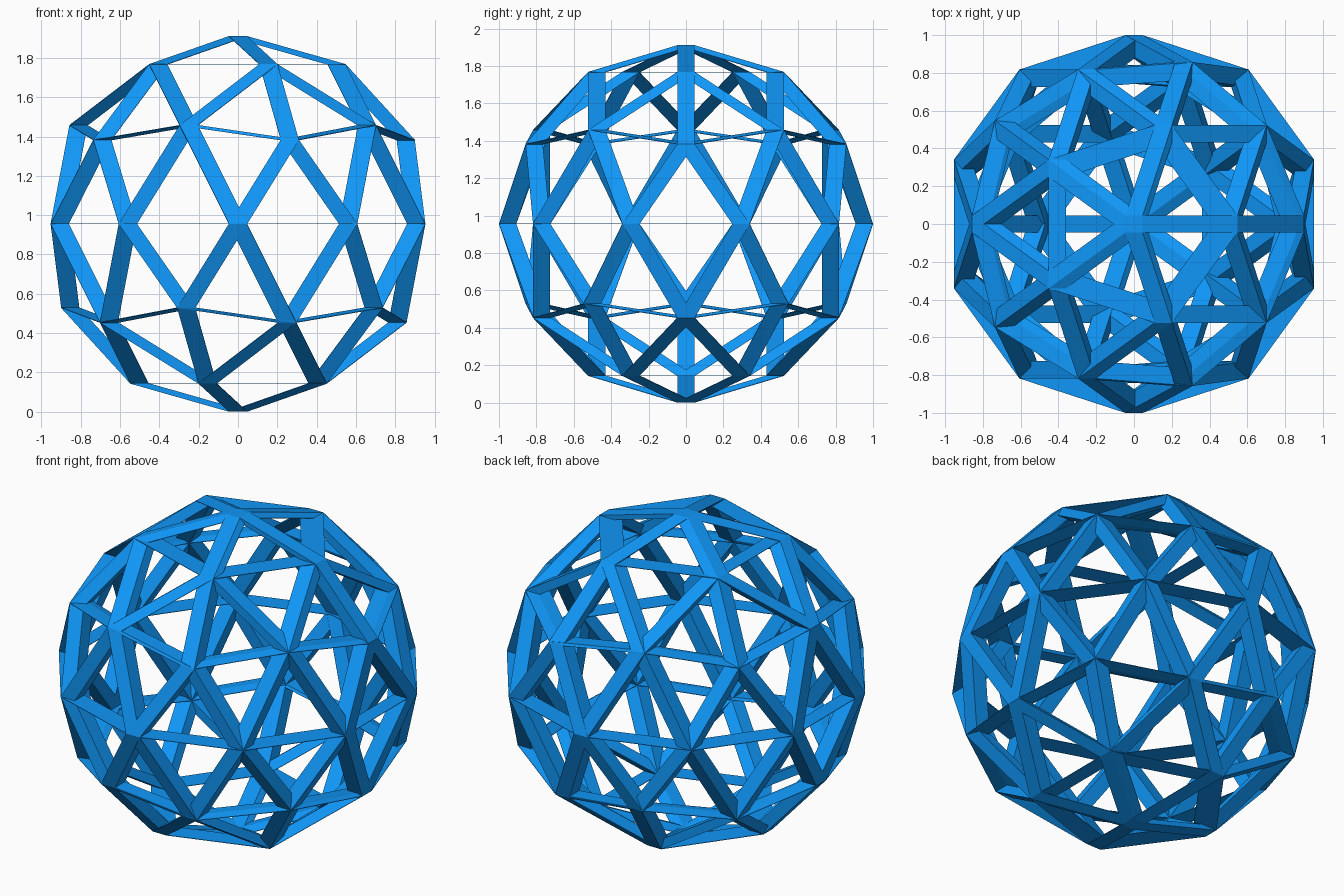
import bpy, bmesh, math
from mathutils import Matrix, Vector

if "Cube" in bpy.data.objects:
    bpy.data.objects.remove(bpy.data.objects["Cube"])

R = 0.954        # node radius
W = 0.046        # half width of the square pad at every node
T = 0.0015       # half thickness of the pad

# Guide sphere: two-frequency geodesic, turned so an upper 5-way node lies on +x
guide = bmesh.new()
bmesh.ops.create_icosphere(guide, subdivisions=2, radius=R)
ref = next(v.co for v in guide.verts
           if abs(v.co.z - R / math.sqrt(5)) < 0.01 and len(v.link_edges) == 5)
turn = Matrix.Rotation(-math.atan2(ref.y, ref.x), 4, 'Z')
bmesh.ops.transform(guide, matrix=turn, verts=guide.verts)

# Struts: each edge is the hull of two level, axis-aligned pads
pad = [Vector((x, y, z)) for x in (-W, W) for y in (-W, W) for z in (-T, T)]
lift = Vector((0, 0, R + T))
bm = bmesh.new()
for edge in guide.edges:
    pts = [bm.verts.new(v.co + lift + p) for v in edge.verts for p in pad]
    hull = bmesh.ops.convex_hull(bm, input=pts)
    loose = [v for v in pts if v.is_valid and not v.link_faces]
    bmesh.ops.delete(bm, geom=loose, context='VERTS')
bmesh.ops.dissolve_limit(bm, angle_limit=0.002, verts=bm.verts, edges=bm.edges)
bmesh.ops.recalc_face_normals(bm, faces=bm.faces)
guide.free()

mesh = bpy.data.meshes.new("geodesic_frame")
bm.to_mesh(mesh)
bm.free()
frame = bpy.data.objects.new("geodesic_frame", mesh)
bpy.context.collection.objects.link(frame)

# Blue colour
blue = bpy.data.materials.new("blue")
blue.diffuse_color = (0.005, 0.31, 0.94, 1)
blue.use_nodes = True
blue.node_tree.nodes["Principled BSDF"].inputs["Base Color"].default_value = blue.diffuse_color
mesh.materials.append(blue)
